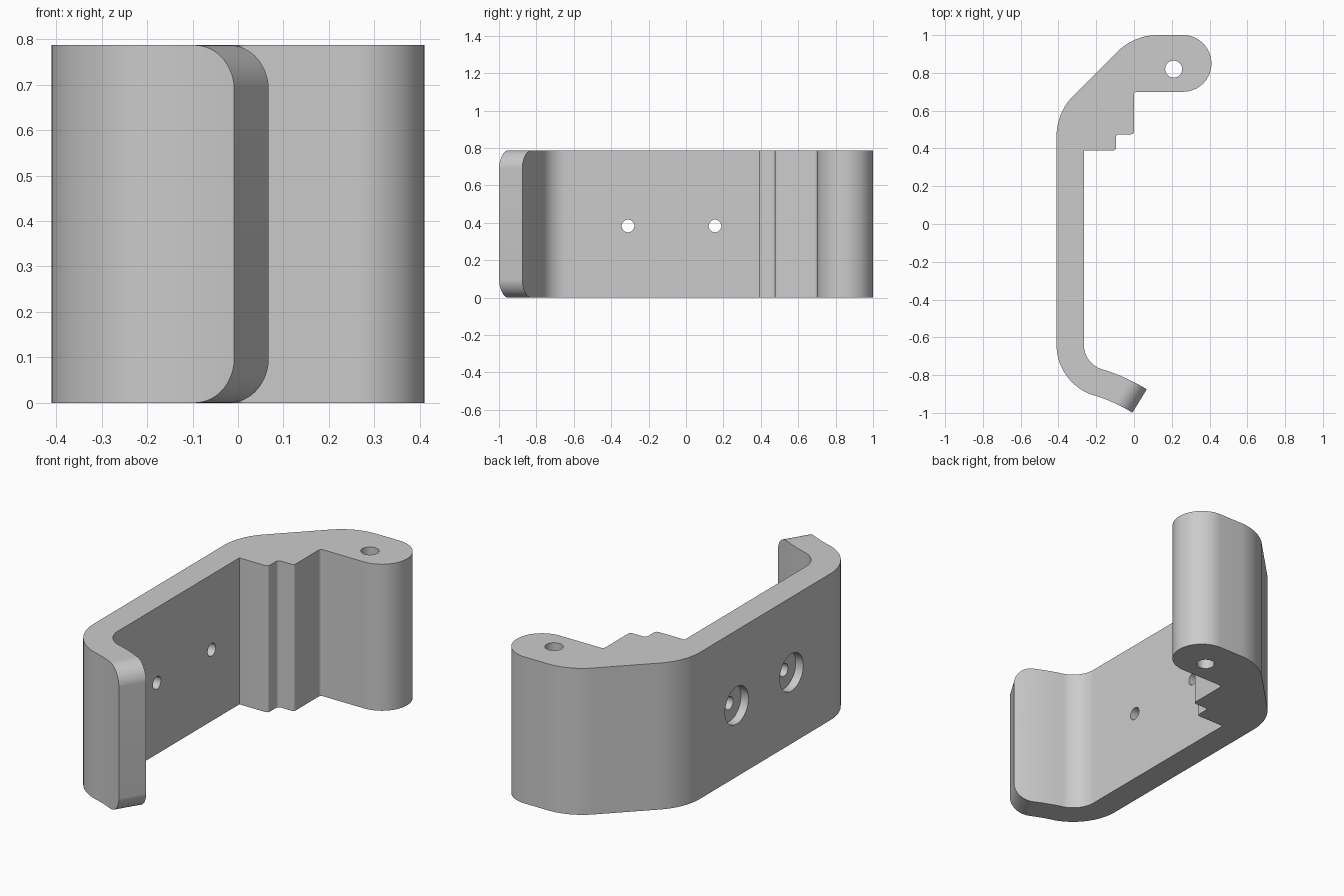
import bpy, bmesh
from math import cos, sin, tan, radians
from mathutils import Vector

if "Cube" in bpy.data.objects:
    bpy.data.objects.remove(bpy.data.objects["Cube"], do_unlink=True)

HEIGHT = 0.787
X, Y, Z = Vector((1, 0, 0)), Vector((0, 1, 0)), Vector((0, 0, 1))


def arc(cx, cy, r, start, end, n=16):
    """Points on an arc, angles in degrees."""
    angles = [radians(start + (end - start) * i / n) for i in range(n + 1)]
    return [Vector((cx + r * cos(a), cy + r * sin(a))) for a in angles]


def fillet(before, corner, after, r, n):
    """Round one corner of a profile."""
    p, c, q = Vector(before), Vector(corner), Vector(after)
    a, b = (p - c).normalized(), (q - c).normalized()
    half = a.angle(b) / 2
    centre = c + (a + b).normalized() * (r / sin(half))
    t = r / tan(half)
    s, e = c + a * t - centre, c + b * t - centre
    return [centre + s.lerp(e, i / n).normalized() * r for i in range(n + 1)]


def prism(name, points, origin, u, v, w, depth):
    """Extrude a 2D profile in the u, v plane along w."""
    clean = [p for i, p in enumerate(points) if (p - points[i - 1]).length > 0.002]
    bm = bmesh.new()
    face = bm.faces.new([bm.verts.new(origin + u * p.x + v * p.y) for p in clean])
    grown = bmesh.ops.extrude_face_region(bm, geom=[face])["geom"]
    moved = [g for g in grown if isinstance(g, bmesh.types.BMVert)]
    bmesh.ops.translate(bm, verts=moved, vec=w * depth)
    bmesh.ops.recalc_face_normals(bm, faces=bm.faces[:])
    mesh = bpy.data.meshes.new(name)
    bm.to_mesh(mesh)
    bm.free()
    ob = bpy.data.objects.new(name, mesh)
    bpy.context.collection.objects.link(ob)
    return ob


# Bracket outline: sloped head, rounded lug, stepped notch, wall and hooked lip
slope = [(-0.41, -0.64), (-0.41, 0.59), (0, 1), (0.26, 1)]
steps = [(0.26, 0.70), (0, 0.70), (0, 0.475), (-0.095, 0.475),
         (-0.095, 0.39), (-0.265, 0.39)]
outline = []
for i in (1, 2):
    outline += fillet(*slope[i - 1:i + 2], 0.3, 16)
outline += arc(0.26, 0.85, 0.15, 90, -90, 32)
for i in range(1, 5):
    outline += fillet(*steps[i - 1:i + 2], 0.015, 5)
outline.append(Vector(steps[-1]))
outline += arc(-0.13, -0.64, 0.135, 180, 253)
outline += arc(-0.467, -1.744, 1.02, 73, 58.4, 8)
outline += arc(-0.467, -1.744, 0.875, 58.4, 73, 8)
outline += arc(-0.13, -0.64, 0.28, 253, 180)
bracket = prism("bracket", outline, Vector((0, 0, 0)), X, Y, Z, HEIGHT)

# Cutters: pin hole, recessed screw holes, rounded lip corners
cutters = [prism("pin_hole", arc(0.21, 0.82, 0.045, 0, 360, 32),
                 -0.1 * Z, X, Y, Z, 1)]
for y in (-0.31, 0.155):
    cutters.append(prism("screw_hole", arc(y, 0.383, 0.034, 0, 360, 32),
                         -0.5 * X, Y, Z, X, 0.4))
    cutters.append(prism("screw_recess", arc(y, 0.383, 0.1, 0, 360, 48),
                         -0.5 * X, Y, Z, X, 0.135))
along = Vector((cos(radians(-31.6)), sin(radians(-31.6)), 0))
across = Z.cross(along)
corner = arc(-0.1, 0.1, 0.1, -90, 0) + [
    Vector((0.05, 0.1)), Vector((0.05, -0.05)), Vector((-0.1, -0.05))]
tip = Vector((0.03, -0.937, 0)) - across * 0.15
cutters.append(prism("lip_corner_low", corner, tip, along, Z, across, 0.3))
cutters.append(prism("lip_corner_high", corner, tip + Z * HEIGHT,
                     along, -Z, across, 0.3))

bpy.context.view_layer.objects.active = bracket
for cutter in cutters:
    cutter.hide_render = True
    mod = bracket.modifiers.new(cutter.name, "BOOLEAN")
    mod.operation, mod.solver, mod.object = "DIFFERENCE", "EXACT", cutter
    bpy.ops.object.modifier_apply(modifier=mod.name)
    bpy.data.objects.remove(cutter, do_unlink=True)

# Single grey finish
grey = bpy.data.materials.new("grey")
grey.use_nodes = True
colour = (0.6, 0.6, 0.6, 1)
grey.diffuse_color = colour
grey.node_tree.nodes["Principled BSDF"].inputs["Base Color"].default_value = colour
bracket.data.materials.clear()
bracket.data.materials.append(grey)

bpy.ops.object.select_all(action="DESELECT")
bracket.select_set(True)
bpy.ops.object.shade_smooth_by_angle(angle=radians(30))
